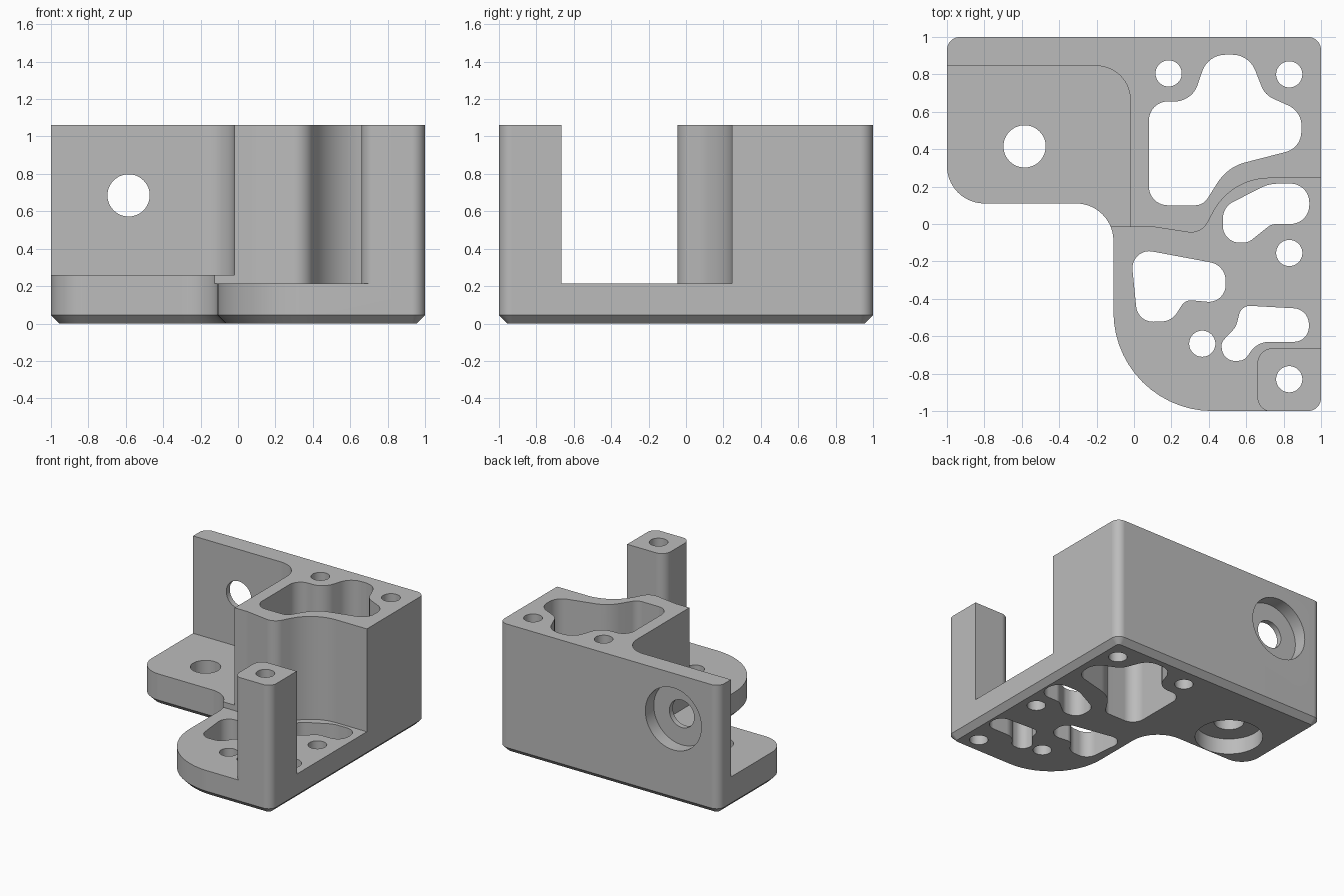
import bpy, bmesh, math
from mathutils import Matrix, Vector

if "Cube" in bpy.data.objects:
    bpy.data.objects.remove(bpy.data.objects["Cube"], do_unlink=True)

TOP, TAB_TOP, FOOT_TOP, CHAMFER, FAR = 1.06, 0.26, 0.215, 0.045, 1.3


def rounded(corners, inset=0.0, steps=14):
    """Counter-clockwise or clockwise polygon of (x, y, radius) with arc corners.
    A positive inset shrinks a counter-clockwise outline."""
    points = []
    count = len(corners)
    for i, (x, y, radius) in enumerate(corners):
        p = Vector((x, y))
        into = (p - Vector(corners[i - 1][:2])).normalized()
        out = (Vector(corners[(i + 1) % count][:2]) - p).normalized()
        turn = math.atan2(into.x * out.y - into.y * out.x, into.dot(out))
        side = math.copysign(1, turn)
        n_in = Vector((-into.y, into.x))
        n_out = Vector((-out.y, out.x))
        miter = (n_in + n_out) / (1 + n_in.dot(n_out))
        p = p + miter * inset
        radius -= side * inset if radius else 0
        if radius <= 0:
            points.append(p)
            continue
        centre = p + miter * radius * side
        spoke = -n_in * radius * side
        for k in range(steps + 1):
            points.append(centre + Matrix.Rotation(turn * k / steps, 2) @ spoke)
    return points


def circle(x, y, radius, steps=48):
    return [Vector((x + radius * math.cos(math.tau * k / steps),
                    y + radius * math.sin(math.tau * k / steps))) for k in range(steps)]


def loft(name, layers, along_y=False):
    """Solid through matching (outline, height) layers."""
    bm = bmesh.new()
    rings = [[bm.verts.new((p.x, p.y, z)) for p in outline] for outline, z in layers]
    bm.faces.new(rings[0])
    bm.faces.new(rings[-1])
    for low, high in zip(rings, rings[1:]):
        for k in range(len(low)):
            bm.faces.new((low[k - 1], low[k], high[k], high[k - 1]))
    if along_y:
        bm.transform(Matrix.Rotation(math.pi / 2, 4, 'X'))
    bmesh.ops.recalc_face_normals(bm, faces=bm.faces)
    mesh = bpy.data.meshes.new(name)
    bm.to_mesh(mesh)
    bm.free()
    obj = bpy.data.objects.new(name, mesh)
    bpy.context.collection.objects.link(obj)
    return obj


def cut(name, outline, low=-0.2, high=FAR, along_y=False):
    """Subtract a prism from the bracket."""
    cutter = loft(name, [(outline, low), (outline, high)], along_y)
    cutter.hide_render = True
    mod = bracket.modifiers.new(name, 'BOOLEAN')
    mod.operation, mod.solver, mod.object = 'DIFFERENCE', 'EXACT', cutter
    bpy.ops.object.modifier_apply(modifier=mod.name)
    bpy.data.objects.remove(cutter, do_unlink=True)


# Full-height body with a chamfered underside
footprint = [(1, 1, .07), (-1, 1, .07), (-1, .11, .2),
             (-.11, .11, .2), (-.11, -1, .53), (1, -1, .07)]
outer = rounded(footprint)
bracket = loft("mounting_bracket", [(rounded(footprint, CHAMFER), 0), (outer, CHAMFER), (outer, TOP)])
bpy.context.view_layer.objects.active = bracket
bracket.select_set(True)

# Space above the side tab, leaving the thin back wall
cut("tab_space", rounded([(-FAR, .845, 0), (-FAR, -.2, 0), (-.02, -.2, 0), (-.02, .845, .18)]), TAB_TOP)

# Space above the foot, leaving the corner post and the curved block front
cut("foot_space", rounded([
    (-.5, -.015, 0), (-.5, -FAR, 0), (.76, -FAR, 0), (.76, -1.01, 0), (.66, -.99, .08),
    (.66, -.665, .08), (FAR, -.665, 0), (FAR, .245, 0), (.52, .245, .34),
    (.36, -.055, .1), (.1, -.015, .3)]), FOOT_TOP)

# Lightening pockets
pockets = {
    "block_pocket": [(.08, .1, .1), (.08, .655, .1), (.31, .655, .13), (.395, .905, .13),
                     (.615, .905, .13), (.7, .69, .12), (.9, .6, .12), (.89, .405, .11),
                     (.5, .305, .25), (.37, .1, .08)],
    "ledge_pocket": [(.475, .09, .1), (.72, .215, .2), (.937, .217, .1), (.937, 0, .1),
                     (.735, 0, .08), (.61, -.1, .08), (.475, -.1, .09)],
    "foot_pocket": [(-.02, -.125, .09), (.49, -.22, .1), (.49, -.425, .09),
                    (.275, -.405, .06), (.2, -.52, .1), (.02, -.525, .09)],
    "post_pocket": [(.575, -.435, .06), (.935, -.455, .085), (.935, -.63, .08),
                    (.66, -.63, .12), (.59, -.73, .06), (.48, -.735, .07),
                    (.465, -.635, .05), (.545, -.55, .08)],
}
for name, corners in pockets.items():
    cut(name, rounded(corners, steps=10))

# Screw holes
for x, y in [(.185, .805), (.83, .8), (.83, -.155), (.365, -.64), (.83, -.83)]:
    cut("screw_hole", circle(x, y, .07))

# Counterbored holes in the tab and the back wall
BORE_X, BORE, HEAD = -.585, .113, .255
cut("tab_hole", circle(BORE_X, .415, BORE), high=.5)
cut("tab_counterbore", circle(BORE_X, .415, HEAD), high=.13)
cut("wall_hole", circle(BORE_X, .685, BORE), -FAR, -.7, along_y=True)
cut("wall_counterbore", circle(BORE_X, .685, HEAD), -FAR, -.89, along_y=True)

# Material and shading
grey = bpy.data.materials.new("plain grey")
grey.use_nodes = True
colour = (.5, .5, .5, 1)
grey.diffuse_color = colour
grey.node_tree.nodes["Principled BSDF"].inputs["Base Color"].default_value = colour
bracket.data.materials.clear()
bracket.data.materials.append(grey)
for face in bracket.data.polygons:
    face.material_index = 0
bpy.ops.object.shade_smooth_by_angle(angle=math.radians(30))
weighted = bracket.modifiers.new("even_shading", 'WEIGHTED_NORMAL')
weighted.keep_sharp = True
